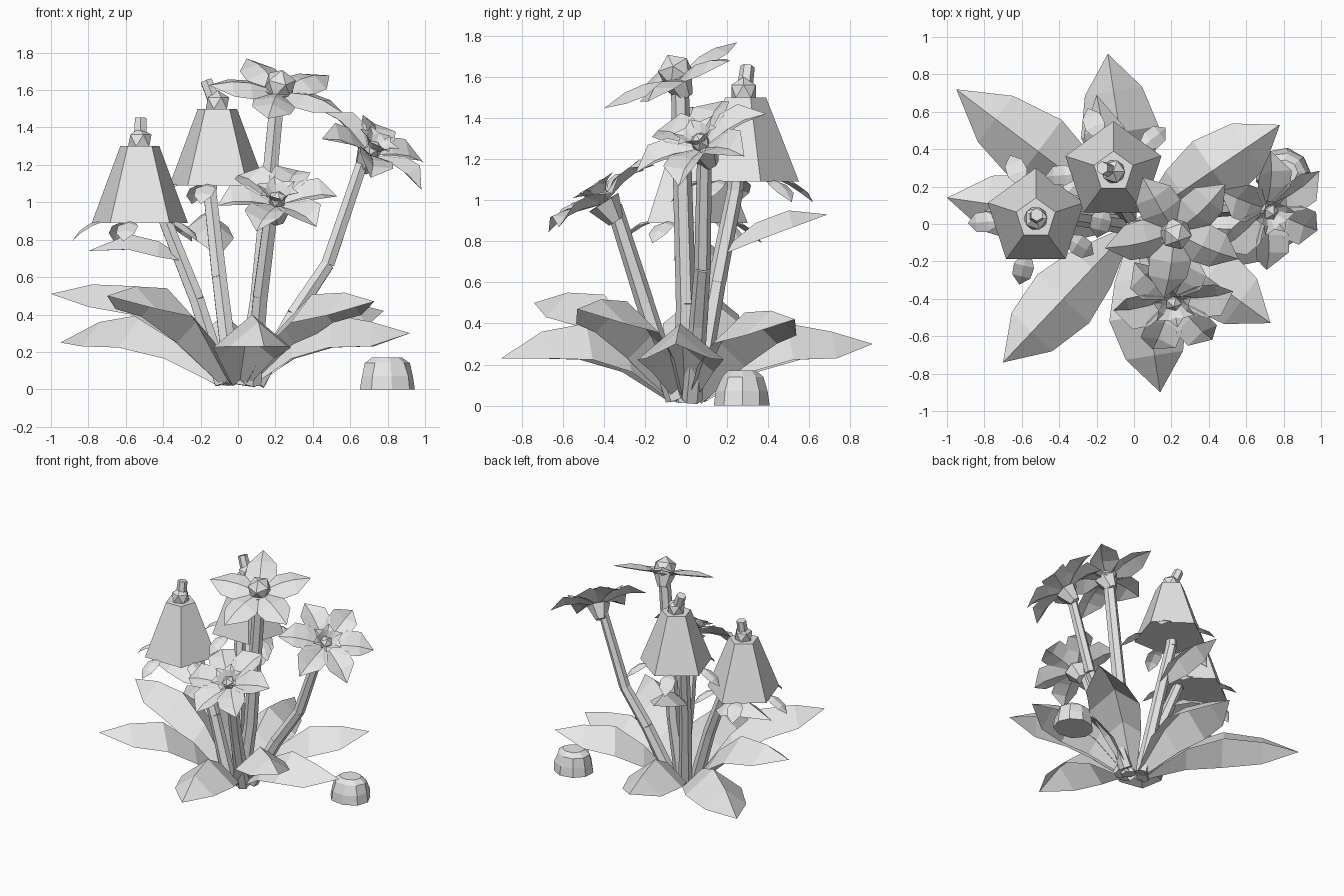
import bpy, bmesh, math, random
from mathutils import Vector, Matrix

random.seed(4)
if "Cube" in bpy.data.objects:
    bpy.data.objects.remove(bpy.data.objects["Cube"])

GREY = (0.8, 0.8, 0.8, 1)
mat = bpy.data.materials.new("light grey")
mat.use_nodes = True
mat.diffuse_color = GREY
mat.node_tree.nodes["Principled BSDF"].inputs["Base Color"].default_value = GREY


def finish(name, bm):
    mesh = bpy.data.meshes.new(name)
    bm.to_mesh(mesh)
    bm.free()
    mesh.materials.append(mat)
    ob = bpy.data.objects.new(name, mesh)
    bpy.context.collection.objects.link(ob)


def frame(origin, normal):
    """Matrix whose z axis is the normal and whose x axis stays near world x."""
    z = Vector(normal).normalized()
    x = Vector((1, 0, 0))
    x = (x - z * x.dot(z)).normalized()
    rot = Matrix((x, z.cross(x), z)).transposed().to_4x4()
    return Matrix.Translation(origin) @ rot


def blade(bm, mid, widths, fold, up=Vector((0, 0, 1))):
    """Folded leaf along the midrib; the last point is the tip."""
    mid = [Vector(p) for p in mid]
    side = (mid[-1] - mid[0]).cross(up).normalized()
    rows = []
    for c, w in zip(mid, widths):
        drop = up * (fold * w)
        rows.append([bm.verts.new(p) for p in (c - side * w - drop, c, c + side * w - drop)])
    for a, b in zip(rows, rows[1:]):
        for i in range(2):
            bm.faces.new((a[i], a[i + 1], b[i + 1], b[i]))
    tip = bm.verts.new(mid[-1])
    for i in range(2):
        bm.faces.new((rows[-1][i], rows[-1][i + 1], tip))


def petal_ring(bm, profile, widths, fold, count, start, matrix):
    """Blades repeated round an axis; profile is (radius, height)."""
    up = matrix.to_3x3() @ Vector((0, 0, 1))
    for k in range(count):
        a = math.radians(start) + math.tau * k / count
        pts = [matrix @ Vector((r * math.cos(a), r * math.sin(a), z)) for r, z in profile]
        blade(bm, pts, widths, fold, up)


def cone(bm, a, b, r1, r2, sides=6):
    a, b = Vector(a), Vector(b)
    bmesh.ops.create_cone(bm, cap_ends=True, segments=sides, radius1=r1, radius2=r2,
                          depth=(b - a).length, matrix=frame((a + b) / 2, b - a))


def stem(name, path, r=0.05):
    bm = bmesh.new()
    for a, b in zip(path, path[1:]):
        cone(bm, a, b, r, r * 0.88)
        r *= 0.9
    finish(name, bm)


# Base leaves: low arching ones and raised ones alternate
LOW = [(0.92, -0.05, 0.30), (-0.14, 0.91, 0.30), (-0.95, 0.72, 0.25), (0.14, -0.90, 0.23)]
RAISED = [(0.78, 0.53, 0.42), (-1.0, 0.14, 0.51), (-0.70, -0.74, 0.50), (0.73, -0.53, 0.47)]


def base_leaf(name, tip, heights, widths, fold):
    bm = bmesh.new()
    tip = Vector(tip)
    mid = [Vector((tip.x * t, tip.y * t, z)) for t, z in zip((0.08, 0.32, 0.54, 0.78), heights)]
    blade(bm, mid + [tip], widths, fold)
    finish(name, bm)


for i, tip in enumerate(LOW):
    base_leaf(f"low_leaf_{i + 1}", tip, (0.05, 0.29, 0.40, 0.36), (0.04, 0.15, 0.21, 0.155), 0.84)
for i, tip in enumerate(RAISED):
    heights = [tip[2] * f for f in (0.1, 0.72, 1.08, 1.1)]
    base_leaf(f"raised_leaf_{i + 1}", tip, heights, (0.04, 0.14, 0.19, 0.15), 0.8)

# Stems
stem("tall_flower_stem", [(0.04, -0.01, 0.02), (0.11, 0, 0.5), (0.21, -0.03, 1.56)], 0.055)
stem("side_flower_stem", [(0.1, 0.03, 0.03), (0.3, 0.06, 0.4), (0.48, 0.08, 0.67), (0.67, 0.09, 1.23)])
stem("front_flower_stem", [(0.08, -0.05, 0.03), (0.12, -0.2, 0.5), (0.18, -0.35, 0.97)])
stem("left_bell_stem", [(-0.08, 0, 0.03), (-0.22, 0.02, 0.48), (-0.38, 0.04, 0.88), (-0.52, 0.04, 1.3)])
stem("back_bell_stem", [(-0.03, 0.05, 0.03), (-0.1, 0.15, 0.6), (-0.15, 0.24, 1.05), (-0.12, 0.28, 1.5)])

# Leaves growing from the bell stems
for name, mid in (
    ("left_stem_leaf", [(-0.3, 0.03, 0.71), (-0.42, 0.05, 0.79), (-0.58, 0.06, 0.83), (-0.8, 0.07, 0.74)]),
    ("back_stem_leaf", [(-0.11, 0.18, 0.76), (-0.13, 0.34, 0.89), (-0.16, 0.5, 0.95), (-0.2, 0.69, 0.93)]),
):
    bm = bmesh.new()
    blade(bm, mid, (0.03, 0.11, 0.11), 0.75)
    finish(name, bm)


# Open flowers
def flower(name, centre, normal, profile, widths, fold, count, start):
    m = frame(centre, normal)
    bm = bmesh.new()
    petal_ring(bm, profile, widths, fold, count, start, m)
    finish(name + "_petals", bm)

    bm = bmesh.new()
    cone(bm, m @ Vector((0, 0, -0.11)), m @ Vector((0, 0, 0)), 0.04, 0.085)
    finish(name + "_calyx", bm)
    return m


def ball(bm, radius, matrix):
    bmesh.ops.create_icosphere(bm, subdivisions=1, radius=radius, matrix=matrix)


m = flower("tall_flower", (0.22, -0.05, 1.60), (0.15, -0.42, 0.9),
           [(0.04, 0), (0.16, 0.03), (0.26, 0.03), (0.385, 0)], (0.04, 0.115, 0.105), 0.35, 5, 117)
bm = bmesh.new()
ball(bm, 0.09, m @ Matrix.Translation((0, 0.01, 0.025)))
finish("tall_flower_centre", bm)

for name, centre, normal, start, size in (
    ("side_flower", (0.71, 0.08, 1.26), (0.48, -0.38, 0.8), 28, 0.35),
    ("front_flower", (0.21, -0.40, 0.99), (0.02, -0.54, 0.84), 10, 0.325),
):
    m = flower(name, centre, normal, [(0.03, 0), (0.14, 0.03), (0.24, 0.04), (size, 0.02)],
               (0.03, 0.10, 0.10), -0.4, 6, start)
    bm = bmesh.new()
    ball(bm, 0.05, m @ Matrix.Translation((0, 0, 0.03)))
    petal_ring(bm, [(0.02, 0.02), (0.07, 0.08), (0.12, 0.1)], (0.02, 0.04), -0.4, 6, start + 30, m)
    finish(name + "_centre", bm)


# Hanging bells
def bell(name, x, y, bottom, lean):
    top = bottom + 0.41
    bm = bmesh.new()
    cone(bm, (x, y, bottom), (x, y, top), 0.27, 0.11, 5)
    # one corner of the five-sided bell points to the back
    back = max(bm.verts, key=lambda v: v.co.y)
    angle = math.pi / 2 - math.atan2(back.co.y - y, back.co.x - x)
    bmesh.ops.rotate(bm, verts=bm.verts, cent=(x, y, 0), matrix=Matrix.Rotation(angle, 3, 'Z'))
    finish(name, bm)

    bm = bmesh.new()
    petal_ring(bm, [(0.21, 0.01), (0.26, 0.0), (0.32, -0.04), (0.365, -0.1)],
               (0.03, 0.055, 0.05), 0.3, 5, 40, Matrix.Translation((x, y, bottom)))
    finish(name + "_rim_petals", bm)

    bm = bmesh.new()
    ball(bm, 0.07, Matrix.Translation((x, y, top + 0.03)))
    cone(bm, (x, y, top), (x + lean, y + 0.02, top + 0.15), 0.04, 0.035)
    finish(name + "_cap", bm)


bell("left_bell", -0.525, 0.03, 0.89, 0.005)
bell("back_bell", -0.11, 0.28, 1.09, -0.06)

# Faceted stone on the ground
bm = bmesh.new()
rings = []
for r, z in ((0.155, 0), (0.145, 0.07), (0.12, 0.14), (0.08, 0.17)):
    ring = []
    for k in range(9):
        a = math.tau * k / 9
        s = r * random.uniform(0.94, 1.06)
        ring.append(bm.verts.new((0.795 + s * math.cos(a), 0.275 + 0.88 * s * math.sin(a), z)))
    rings.append(ring)
for a, b in zip(rings, rings[1:]):
    for k in range(9):
        n = (k + 1) % 9
        bm.faces.new((a[k], a[n], b[n], b[k]))
bm.faces.new(rings[-1])
bm.faces.new(rings[0][::-1])
finish("stone", bm)
